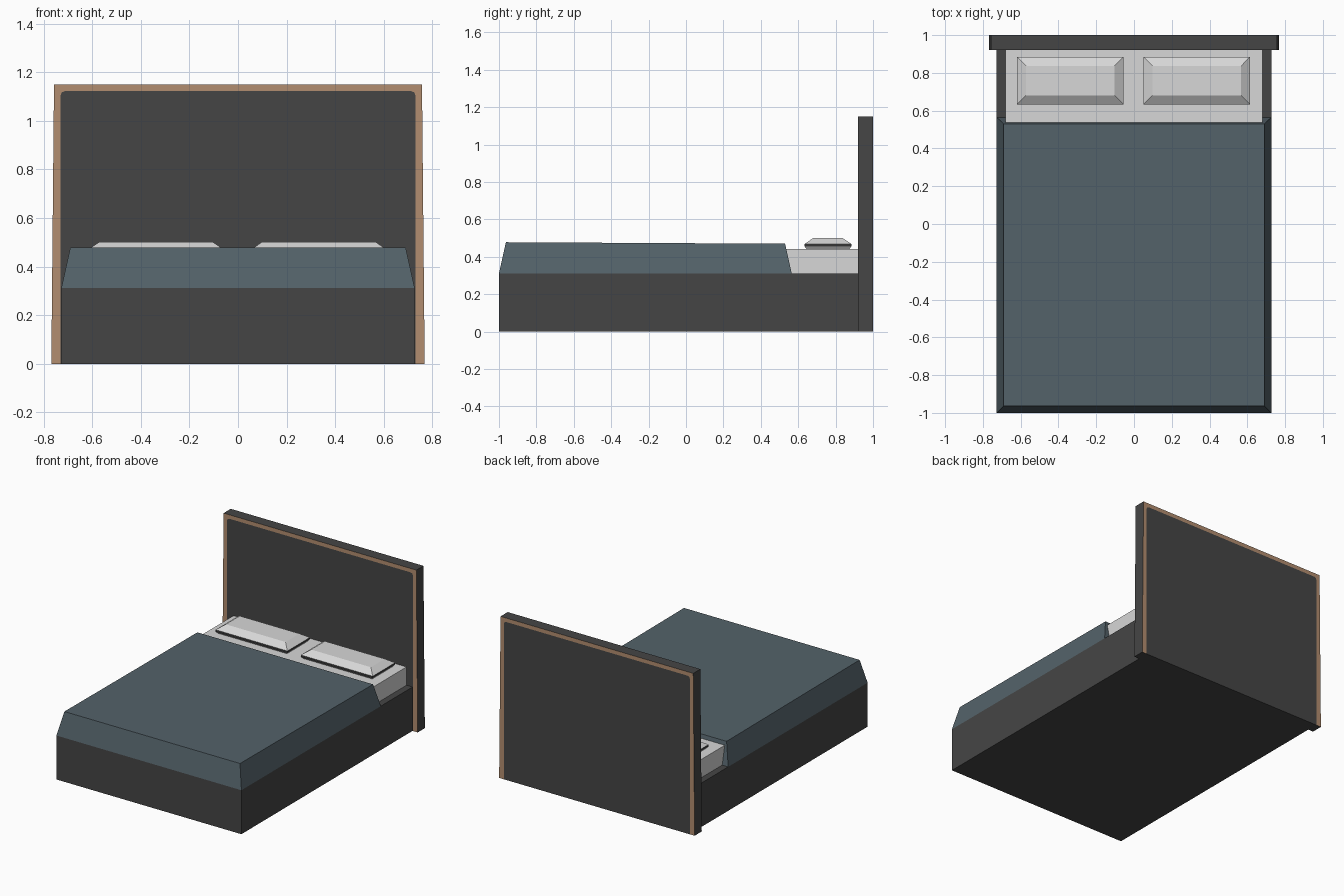
import bpy, bmesh

if "Cube" in bpy.data.objects:
    bpy.data.objects.remove(bpy.data.objects["Cube"])


def material(name, r, g, b):
    m = bpy.data.materials.new(name)
    m.diffuse_color = (r, g, b, 1)
    m.use_nodes = True
    m.node_tree.nodes["Principled BSDF"].inputs["Base Color"].default_value = m.diffuse_color
    return m


DARK = material("charcoal", 0.06, 0.06, 0.06)
WOOD = material("light wood", 0.45, 0.27, 0.16)
WHITE = material("white linen", 0.68, 0.68, 0.68)
BLUE = material("slate blue", 0.088, 0.122, 0.142)


def finish(name, bm, *mats):
    bmesh.ops.recalc_face_normals(bm, faces=bm.faces[:])
    me = bpy.data.meshes.new(name)
    bm.to_mesh(me)
    bm.free()
    for m in mats:
        me.materials.append(m)
    ob = bpy.data.objects.new(name, me)
    bpy.context.collection.objects.link(ob)
    return ob


def stack(name, rings, mats, band=None):
    """Solid from stacked rectangles (x0, x1, y0, y1, z_front, z_back);
    the wall above ring number `band` takes the second material."""
    bm = bmesh.new()
    loops = []
    for x0, x1, y0, y1, zf, zb in rings:
        loops.append([bm.verts.new(p) for p in
                      ((x0, y0, zf), (x1, y0, zf), (x1, y1, zb), (x0, y1, zb))])
    bm.faces.new(loops[0][::-1])
    bm.faces.new(loops[-1])
    for k, (a, b) in enumerate(zip(loops, loops[1:])):
        for i in range(4):
            j = (i + 1) % 4
            f = bm.faces.new((a[i], a[j], b[j], b[i]))
            f.material_index = 1 if k == band else 0
    return finish(name, bm, *mats)


# Bed base
stack("bed_base", [(-.727, .727, -1, .925, 0, 0),
                   (-.727, .727, -1, .925, .312, .312)], [DARK])

# Mattress, hidden under the blanket except at the head
stack("mattress", [(-.68, .68, -.9, .925, .305, .305),
                   (-.68, .68, -.9, .925, .442, .442)], [WHITE])

# Blanket with sloping sides
stack("blanket", [(-.727, .727, -1, .565, .312, .312),
                  (-.69, .69, -.963, .53, .478, .47)], [BLUE])

# Pillows with dark piping round the edge
for side, x0, x1 in (("left", -.62, -.055), ("right", .05, .615)):
    def ring(d, z):
        return (x0 + d, x1 - d, .633 + d, .885 - d, z, z)
    stack("pillow_" + side,
          [ring(.014, .438), ring(0, .457), ring(0, .468), ring(.048, .501)],
          [WHITE, DARK], band=1)

# Headboard: charcoal panel, wooden border on front and back, charcoal edges
outer = [(-.768, 0), (-.757, 1.15), (.757, 1.15), (.768, 0)]
inner = [(-.73, 0), (-.73, 1.105), (-.725, 1.117), (-.712, 1.122),
         (.712, 1.122), (.725, 1.117), (.73, 1.105), (.73, 0)]
bm = bmesh.new()
sides = []
for y in (.92, 1.0):
    o = [bm.verts.new((x, y, z)) for x, z in outer]
    i = [bm.verts.new((x, y, z)) for x, z in inner]
    bm.faces.new(i)
    # border as left post, top rail, right post
    for f in ((o[0], o[1], i[3], i[2], i[1], i[0]), (o[1], o[2], i[4], i[3]),
              (o[2], o[3], i[7], i[6], i[5], i[4])):
        bm.faces.new(f).material_index = 1
    sides.append(o + i[::-1])
a, b = sides
for k in range(4):
    bm.faces.new((a[k], a[(k + 1) % 4], b[(k + 1) % 4], b[k])) if k < 3 else None
# underside: right post, panel, left post
for p, q in ((3, 4), (4, 11), (11, 0)):
    bm.faces.new((a[p], a[q], b[q], b[p]))
finish("headboard", bm, DARK, WOOD)
